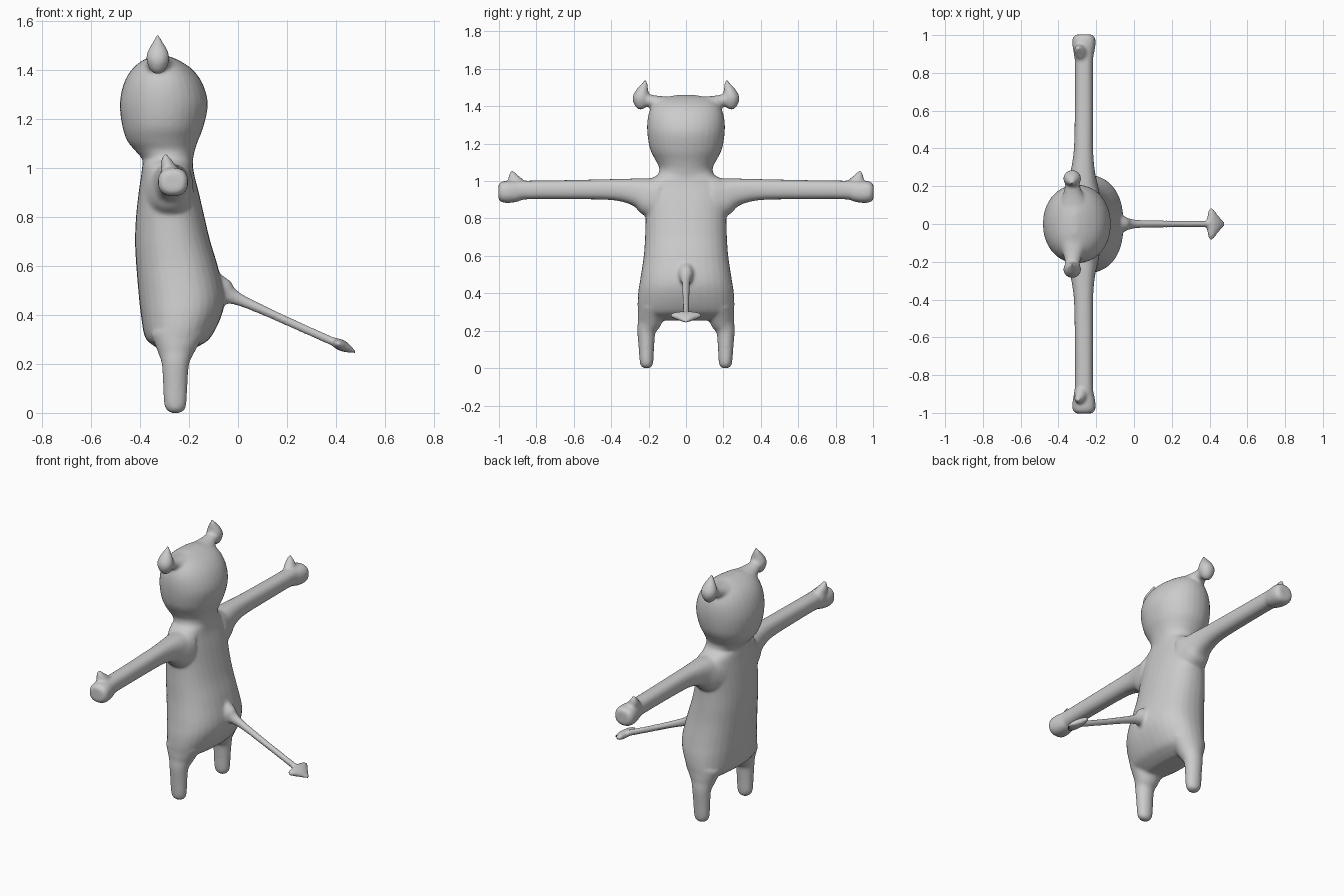
import bpy, bmesh, math
from mathutils import Vector

bm = bmesh.new()


def spline(rows, steps):
    """Catmull-Rom interpolation through rows of numbers."""
    out = []
    for i in range(len(rows) - 1):
        p0, p1 = rows[max(i - 1, 0)], rows[i]
        p2, p3 = rows[i + 1], rows[min(i + 2, len(rows) - 1)]
        for s in range(steps):
            t = s / steps
            out.append([0.5 * (2 * b + (c - a) * t + (2 * a - 5 * b + 4 * c - d) * t * t
                               + (3 * b - a - 3 * c + d) * t ** 3)
                        for a, b, c, d in zip(p0, p1, p2, p3)])
    out.append(list(rows[-1]))
    return out


def loft(rows, u, power=2.0, steps=4, sides=32, flip=1):
    """Closed tube through rows (x, y, z, radius along u, radius across)."""
    rows = spline(rows, steps)
    pts = [Vector((r[0], r[1] * flip, r[2])) for r in rows]
    u = Vector(u)
    rings = []
    for i, r in enumerate(rows):
        tangent = (pts[min(i + 1, len(pts) - 1)] - pts[max(i - 1, 0)]).normalized()
        v = tangent.cross(u).normalized()
        ring = []
        for k in range(sides):
            a = 2 * math.pi * k / sides
            c, s = math.cos(a), math.sin(a)
            cu = math.copysign(abs(c) ** (2 / power), c) * max(r[3], 0.002)
            sv = math.copysign(abs(s) ** (2 / power), s) * max(r[4], 0.002)
            ring.append(bm.verts.new(pts[i] + u * cu + v * sv))
        rings.append(ring)
    for a, b in zip(rings, rings[1:]):
        for k in range(sides):
            j = (k + 1) % sides
            bm.faces.new((a[k], a[j], b[j], b[k]))
    bm.faces.new(rings[0][::-1])
    bm.faces.new(rings[-1])


def upright(profile):
    """Rows from (z, x min, x max, half width)."""
    return [((a + b) / 2, 0, z, (b - a) / 2, w) for z, a, b, w in profile]


X, Y = (1, 0, 0), (0, 1, 0)

# torso
loft(upright([
    (0.255, -0.31, -0.20, 0.20), (0.275, -0.345, -0.155, 0.24), (0.31, -0.38, -0.11, 0.258),
    (0.40, -0.396, -0.066, 0.256), (0.48, -0.405, -0.056, 0.244), (0.60, -0.415, -0.083, 0.226),
    (0.70, -0.42, -0.113, 0.219), (0.80, -0.416, -0.137, 0.216), (0.90, -0.405, -0.16, 0.22),
    (0.97, -0.395, -0.178, 0.215), (1.01, -0.39, -0.184, 0.19), (1.04, -0.385, -0.185, 0.14),
    (1.07, -0.38, -0.19, 0.12)]), X, power=2.3)

# head and neck
loft(upright([
    (0.98, -0.385, -0.19, 0.16), (1.03, -0.388, -0.184, 0.15), (1.07, -0.42, -0.176, 0.143),
    (1.11, -0.452, -0.163, 0.162), (1.17, -0.472, -0.14, 0.192), (1.26, -0.482, -0.123, 0.207),
    (1.34, -0.467, -0.143, 0.204), (1.40, -0.434, -0.185, 0.182), (1.44, -0.385, -0.245, 0.14),
    (1.46, -0.33, -0.30, 0.05)]), X, power=2.1)

for side in (1, -1):
    # leg
    loft([(-0.255, 0.21, 0.0, 0.02, 0.018), (-0.255, 0.21, 0.012, 0.036, 0.03),
          (-0.256, 0.211, 0.04, 0.046, 0.037), (-0.256, 0.212, 0.12, 0.05, 0.042),
          (-0.255, 0.211, 0.2, 0.056, 0.05), (-0.252, 0.195, 0.25, 0.075, 0.065),
          (-0.245, 0.18, 0.32, 0.11, 0.078)], X, flip=side)
    # arm and hand
    loft([(-0.28, 0.15, 0.91, 0.10, 0.13), (-0.275, 0.20, 0.92, 0.085, 0.105),
          (-0.272, 0.25, 0.937, 0.07, 0.08), (-0.27, 0.32, 0.949, 0.058, 0.064),
          (-0.267, 0.42, 0.955, 0.05, 0.055), (-0.265, 0.65, 0.954, 0.048, 0.051),
          (-0.265, 0.86, 0.952, 0.048, 0.05), (-0.265, 0.91, 0.945, 0.055, 0.056),
          (-0.265, 0.95, 0.942, 0.061, 0.059), (-0.265, 0.985, 0.942, 0.059, 0.055),
          (-0.265, 1.003, 0.942, 0.042, 0.038)], X, power=2.4, flip=side)
    # thumb
    loft([(-0.275, 0.90, 0.955, 0.045, 0.055), (-0.28, 0.912, 0.99, 0.035, 0.045),
          (-0.29, 0.925, 1.025, 0.025, 0.026), (-0.297, 0.932, 1.057, 0.006, 0.006)],
         X, flip=side)
    # horn stem and horn
    loft([(-0.315, 0.08, 1.395, 0.09, 0.058), (-0.32, 0.14, 1.41, 0.062, 0.046),
          (-0.325, 0.19, 1.428, 0.042, 0.034), (-0.327, 0.24, 1.438, 0.036, 0.03)],
         X, flip=side)
    loft([(-0.327, 0.232, 1.385, 0.012, 0.012), (-0.327, 0.236, 1.40, 0.032, 0.032),
          (-0.327, 0.24, 1.44, 0.047, 0.046), (-0.327, 0.234, 1.475, 0.041, 0.036),
          (-0.327, 0.223, 1.51, 0.022, 0.02), (-0.327, 0.214, 1.546, 0.003, 0.003)],
         X, flip=side)

# tail
loft([(-0.12, 0, 0.50, 0.07, 0.09), (-0.065, 0, 0.495, 0.045, 0.06),
      (-0.035, 0, 0.48, 0.032, 0.038), (0.01, 0, 0.46, 0.023, 0.025),
      (0.10, 0, 0.42, 0.019, 0.02), (0.25, 0, 0.352, 0.018, 0.018),
      (0.39, 0, 0.29, 0.018, 0.018), (0.42, 0, 0.277, 0.02, 0.02)], Y)
# tail tip, a flattened arrowhead
loft([(0.388, 0, 0.291, 0.035, 0.010), (0.398, 0, 0.287, 0.080, 0.019),
      (0.415, 0, 0.279, 0.084, 0.023), (0.44, 0, 0.267, 0.052, 0.020),
      (0.463, 0, 0.255, 0.026, 0.011), (0.482, 0, 0.246, 0.008, 0.004)], Y)

bmesh.ops.recalc_face_normals(bm, faces=bm.faces)
mesh = bpy.data.meshes.new("horned_creature")
bm.to_mesh(mesh)
bm.free()
creature = bpy.data.objects.new("horned_creature", mesh)
bpy.context.collection.objects.link(creature)

# fuse the parts into one skin and soften the joins
remesh = creature.modifiers.new("fuse", 'REMESH')
remesh.mode = 'VOXEL'
remesh.voxel_size = 0.009
remesh.use_smooth_shade = True
soften = creature.modifiers.new("soften", 'SMOOTH')
soften.factor = 0.5
soften.iterations = 5
